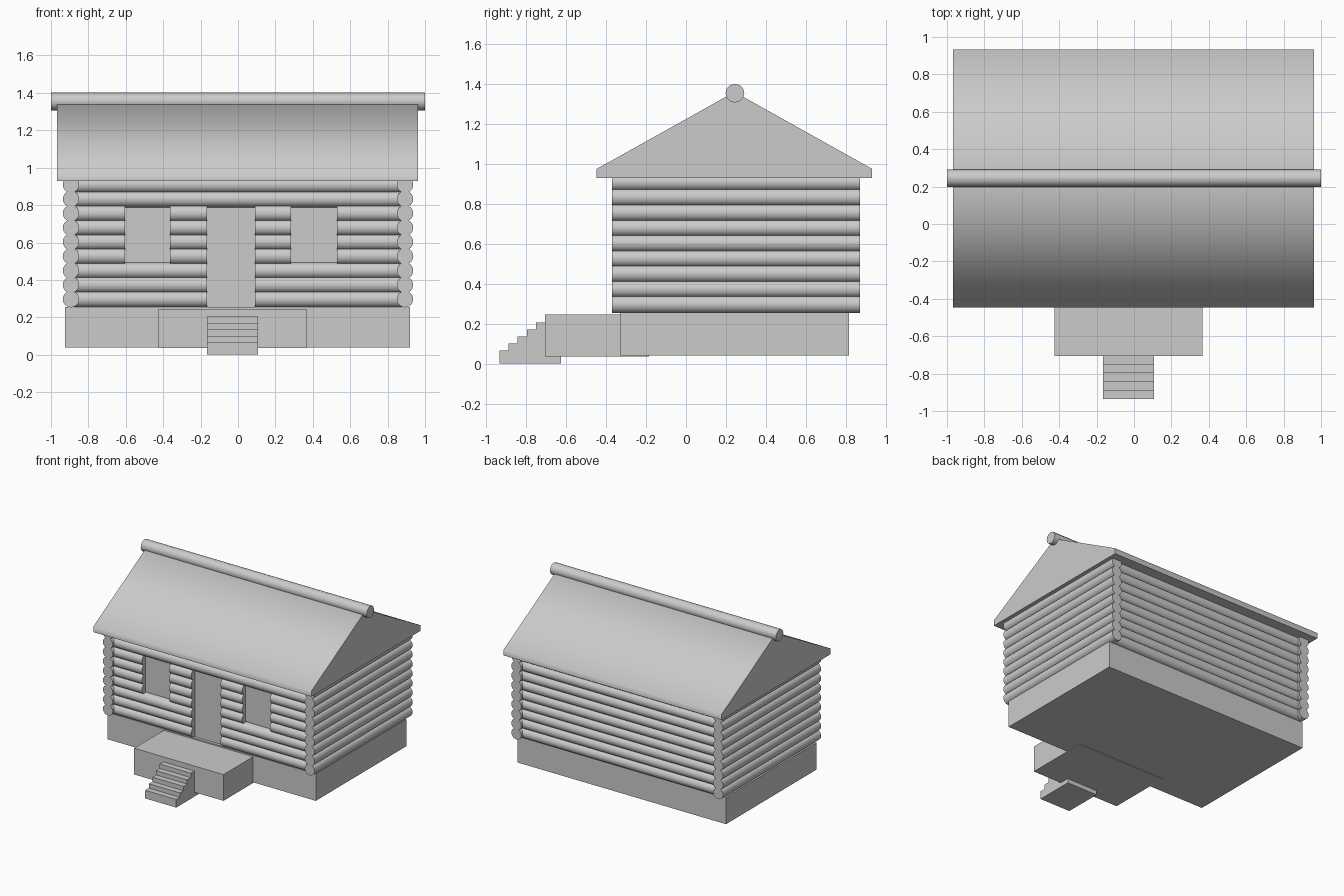
import bpy, bmesh, math
from mathutils import Matrix, Vector

cube = bpy.data.objects.get("Cube")
if cube:
    bpy.data.objects.remove(cube, do_unlink=True)

grey = bpy.data.materials.new("plain_grey")
grey.use_nodes = True
GREY = (0.6, 0.6, 0.6, 1)
grey.diffuse_color = GREY
grey.node_tree.nodes["Principled BSDF"].inputs["Base Color"].default_value = GREY


def finish(name, bm, smooth_angle=None):
    bmesh.ops.recalc_face_normals(bm, faces=bm.faces)
    mesh = bpy.data.meshes.new(name)
    bm.to_mesh(mesh)
    bm.free()
    mesh.materials.append(grey)
    obj = bpy.data.objects.new(name, mesh)
    bpy.context.collection.objects.link(obj)
    if smooth_angle:
        bpy.ops.object.select_all(action="DESELECT")
        obj.select_set(True)
        bpy.context.view_layer.objects.active = obj
        bpy.ops.object.shade_smooth_by_angle(angle=math.radians(smooth_angle))
    return obj


def box(name, x, y, z):
    bm = bmesh.new()
    size = Matrix.Diagonal((x[1] - x[0], y[1] - y[0], z[1] - z[0], 1))
    mid = Vector((sum(x) / 2, sum(y) / 2, sum(z) / 2))
    bmesh.ops.create_cube(bm, size=1, matrix=Matrix.Translation(mid) @ size)
    return finish(name, bm)


def add_log(bm, start, end, radius, sides=16):
    start, end = Vector(start), Vector(end)
    turn = (end - start).to_track_quat("Z", "Y").to_matrix().to_4x4()
    bmesh.ops.create_cone(bm, cap_ends=True, segments=sides, radius1=radius, radius2=radius,
                          depth=(end - start).length,
                          matrix=Matrix.Translation((start + end) / 2) @ turn)


def prism(name, profile, x0, x1, smooth_angle=None):
    # side profile of (y, z) points swept along x
    bm = bmesh.new()
    face = bm.faces.new([bm.verts.new((x0, y, z)) for y, z in profile])
    swept = bmesh.ops.extrude_face_region(bm, geom=[face])["geom"]
    bmesh.ops.translate(bm, vec=(x1 - x0, 0, 0),
                        verts=[v for v in swept if isinstance(v, bmesh.types.BMVert)])
    return finish(name, bm, smooth_angle)


# Foundation and porch
box("foundation", (-0.925, 0.92), (-0.33, 0.815), (0.04, 0.255))
box("porch", (-0.425, 0.365), (-0.705, -0.185), (0.035, 0.245))

# Entrance steps
STEPS, RUN, RISE = 5, 0.046, 0.035
profile = [(-0.625, 0), (-0.935, 0)]
for i in range(STEPS):
    top = 0.065 + i * RISE
    front = -0.935 + i * RUN
    profile += [(front, top), (front + RUN, top)]
profile += [(-0.625, top)]
prism("entrance_steps", profile, -0.167, 0.108)

# Log walls: rows are interrupted by the door and window openings
R, WALL_X, FRONT_Y, BACK_Y = 0.044, 0.893, -0.31, 0.81
DOOR, WINDOW_A, WINDOW_B = (-0.167, 0.092), (-0.603, -0.363), (0.284, 0.53)
side, front, back = bmesh.new(), bmesh.new(), bmesh.new()
for row in range(9):
    z = 0.297 + row * 0.0765
    for x in (-WALL_X, WALL_X):
        add_log(side, (x, -0.37, z), (x, 0.87, z), R)
    add_log(back, (-WALL_X, BACK_Y, z), (WALL_X, BACK_Y, z), R)
    openings = []
    if row < 7:
        openings = [WINDOW_A, DOOR, WINDOW_B] if row > 2 else [DOOR]
    cuts = [-WALL_X] + [x for gap in openings for x in gap] + [WALL_X]
    for a, b in zip(cuts[::2], cuts[1::2]):
        add_log(front, (a, FRONT_Y, z), (b, FRONT_Y, z), R)
finish("side_wall_logs", side, 40)
finish("front_wall_logs", front, 40)
finish("back_wall_logs", back, 40)

# Inner walls, with thin door and window panels in the openings
box("inner_walls", (-WALL_X, WALL_X), (FRONT_Y + 0.01, BACK_Y), (0.25, 0.94))
PANEL_Y = (FRONT_Y + 0.002, FRONT_Y + 0.011)
box("door", DOOR, PANEL_Y, (0.25, 0.797))
box("right_window", WINDOW_A, PANEL_Y, (0.5, 0.797))
box("left_window", WINDOW_B, PANEL_Y, (0.5, 0.797))

# Roof with softly shaded slopes, and the ridge log
prism("roof", [(-0.447, 0.93), (-0.447, 0.975), (0.243, 1.36), (0.932, 0.975), (0.932, 0.93)],
      -0.968, 0.963, 70)
ridge = bmesh.new()
add_log(ridge, (-1, 0.245, 1.354), (1, 0.245, 1.354), 0.047, 12)
finish("ridge_log", ridge, 40)
